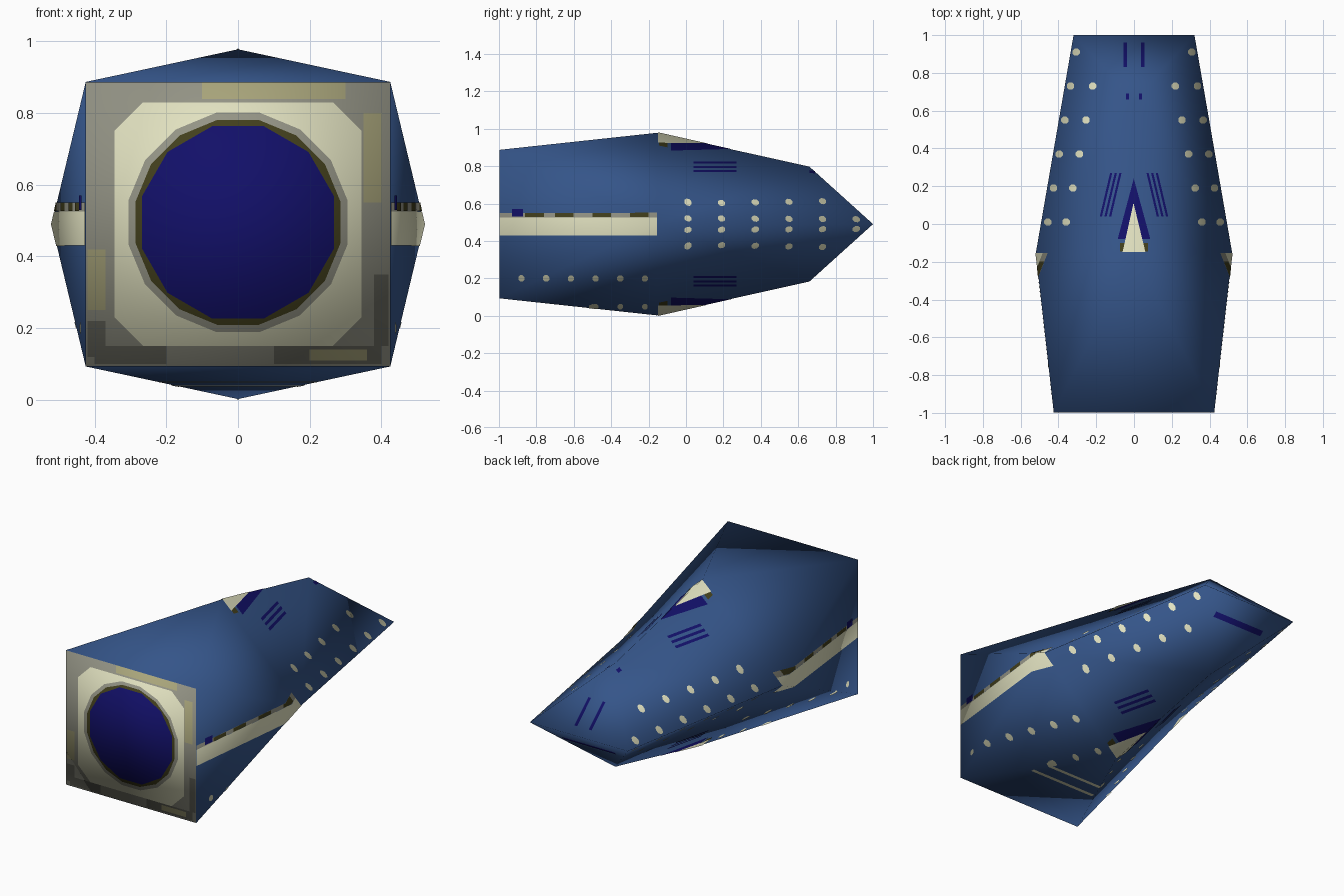
import bpy, bmesh, math
from mathutils import Vector

if "Cube" in bpy.data.objects:
    bpy.data.objects.remove(bpy.data.objects["Cube"], do_unlink=True)

MID = 0.49  # height of the hull's mirror plane


def material(name, *rgb):
    m = bpy.data.materials.new(name)
    m.use_nodes = True
    m.diffuse_color = (*rgb, 1)
    bsdf = next(n for n in m.node_tree.nodes if n.type == 'BSDF_PRINCIPLED')
    bsdf.inputs["Base Color"].default_value = (*rgb, 1)
    bsdf.inputs["Roughness"].default_value = 0.8
    return m


BLUE = material("hull blue", 0.035, 0.09, 0.25)
NAVY = material("navy", 0.006, 0.005, 0.14)
CREAM = material("cream", 0.76, 0.76, 0.53)
GREY = material("warm grey", 0.30, 0.30, 0.24)
DARK = material("dark grey", 0.15, 0.15, 0.12)
TAN = material("tan", 0.40, 0.38, 0.20)
OLIVE = material("olive", 0.055, 0.05, 0.012)


def add_object(name, bm, mat):
    mesh = bpy.data.meshes.new(name)
    bm.to_mesh(mesh)
    mesh.materials.append(mat)
    mesh.polygons.foreach_set("use_smooth", [True] * len(mesh.polygons))
    ob = bpy.data.objects.new(name, mesh)
    bpy.context.scene.collection.objects.link(ob)
    return ob


# Hull: square stern, diamond middle, wedge nose
hull_bm = bmesh.new()


def vert(x, y, h):
    return hull_bm.verts.new((x, y, MID + h))


SIDES = (1, -1)
corner = {(s, t): vert(s * 0.425, -0.997, t * 0.397) for s in SIDES for t in SIDES}
ridge = {t: vert(0, -0.155, t * 0.488) for t in SIDES}
flank = {s: vert(s * 0.52, -0.155, 0) for s in SIDES}
shoulder = {t: vert(0, 0.66, t * 0.307) for t in SIDES}
nose = {s: vert(s * 0.32, 1, 0) for s in SIDES}

face = hull_bm.faces.new
face([corner[k] for k in ((1, 1), (1, -1), (-1, -1), (-1, 1))])
for s in SIDES:
    face((corner[1, s], corner[-1, s], ridge[s]))
    face((corner[s, 1], corner[s, -1], flank[s]))
    face((shoulder[s], nose[1], nose[-1]))
    for t in SIDES:
        face((corner[s, t], ridge[t], flank[s]))
        face((ridge[t], flank[s], shoulder[t]))
        face((flank[s], nose[s], shoulder[t]))
bmesh.ops.recalc_face_normals(hull_bm, faces=hull_bm.faces)
hull = add_object("hull", hull_bm, BLUE)


def paint(name, mat, polys, axis, signs=(1,), lift=0.002):
    """Thin plates: the hull skin trimmed to convex outlines seen along an axis."""
    a, b = [i for i in range(3) if i != axis]
    out = bmesh.new()
    for sign in signs:
        for poly in polys:
            bm = hull_bm.copy()
            edges = list(zip(poly, poly[1:] + poly[:1]))
            turn = 1 if sum(p[0] * q[1] - q[0] * p[1] for p, q in edges) > 0 else -1
            for p, q in edges:
                point, normal = Vector(), Vector()
                point[a], point[b] = p
                normal[a], normal[b] = turn * (q[1] - p[1]), turn * (p[0] - q[0])
                bmesh.ops.bisect_plane(bm, geom=bm.verts[:] + bm.edges[:] + bm.faces[:],
                                       plane_co=point, plane_no=normal.normalized(),
                                       clear_outer=True)
            bm.normal_update()
            away = [f for f in bm.faces if f.normal[axis] * sign < 0.05]
            bmesh.ops.delete(bm, geom=away, context='FACES')
            bm.normal_update()
            for v in bm.verts:
                v.co += v.normal * lift
            part = bpy.data.meshes.new("part")
            bm.to_mesh(part)
            bm.free()
            out.from_mesh(part)
            bpy.data.meshes.remove(part)
    ob = add_object(name, out, mat)
    out.free()
    # Shade the plates like the skin beneath them
    mod = ob.modifiers.new("hull shading", 'DATA_TRANSFER')
    mod.object = hull
    mod.use_loop_data = True
    mod.data_types_loops = {'CUSTOM_NORMAL'}
    mod.loop_mapping = 'POLYINTERP_NEAREST'


def rect(u0, u1, v0, v1):
    return [(u0, v0), (u1, v0), (u1, v1), (u0, v1)]


def disc(u, v, r, n):
    return [(u + r * math.cos((i + 0.5) * math.tau / n),
             v + r * math.sin((i + 0.5) * math.tau / n)) for i in range(n)]


def chamfered(w, h, c):
    return [(x, MID + z) for x, z in ((w, c - h), (w, h - c), (w - c, h), (c - w, h),
                                      (-w, h - c), (-w, c - h), (c - w, -h), (w - c, -h))]


def mirror_x(polys):
    return polys + [[(-u, v) for u, v in p] for p in polys]


def mirror_z(polys):
    return polys + [[(u, 2 * MID - v) for u, v in p] for p in polys]


# Stern plate with worn border and engine port
STERN = (-1,)
paint("stern_border", GREY, [rect(-0.424, 0.424, 0.094, 0.886)], 1, STERN, 0.0004)
paint("stern_tan_patches", TAN,
      [rect(-0.1, 0.3, 0.84, 0.885), rect(0.35, 0.4, 0.55, 0.8),
       rect(-0.42, -0.37, 0.25, 0.42), rect(0.2, 0.36, 0.11, 0.14)], 1, STERN, 0.0008)
paint("stern_dark_patches", DARK,
      [rect(-0.4, -0.2, 0.1, 0.15), rect(0.1, 0.4, 0.1, 0.15),
       rect(-0.42, -0.37, 0.12, 0.22), rect(0.38, 0.42, 0.15, 0.35)], 1, STERN, 0.0006)
paint("stern_panel", CREAM, [chamfered(0.345, 0.34, 0.08)], 1, STERN, 0.0012)
paint("engine_rim", GREY, [disc(0, MID + 0.005, 0.312, 16)], 1, STERN, 0.0018)
paint("engine_scorch", OLIVE, [disc(0, MID + 0.005, 0.292, 16)], 1, STERN, 0.0024)
paint("engine_port", NAVY, [disc(0, MID + 0.005, 0.278, 12)], 1, STERN, 0.003)

# Side bands
paint("side_band", CREAM, [rect(-0.996, -0.155, 0.43, 0.525)], 0, SIDES)
paint("band_edge_grey", GREY, [rect(-0.996, -0.155, 0.525, 0.55)], 0, SIDES)
paint("band_edge_olive", OLIVE,
      [rect(y, y + 0.1, 0.527, 0.55) for y in (-0.86, -0.7, -0.5, -0.3)], 0, SIDES, 0.003)
paint("band_navy_chips", NAVY, [rect(-0.93, -0.87, 0.53, 0.57)], 0, SIDES, 0.004)

# Arrowheads on the ridges, above and below
paint("arrow_shadow", NAVY, [[(0, 0.24), (0.085, -0.08), (-0.085, -0.08)]], 2, SIDES)
paint("arrow_corners", OLIVE, [rect(-0.072, 0.072, -0.145, -0.1)], 2, SIDES, 0.003)
paint("arrow", CREAM, [[(0, 0.11), (0.058, -0.15), (-0.058, -0.15)]], 2, SIDES, 0.004)

# Vent slits beside the arrowheads
paint("vent_slits", NAVY,
      mirror_z([rect(0.04, 0.27, z, z + 0.011) for z in (0.766, 0.789, 0.812)]), 0, SIDES)

# Window lights on the forward hull, two rows per quarter
rows = [(0.457 - 0.167 * y, y) for y in [0.01 + 0.18 * i for i in range(6)]]
rows += [(0.36 - 0.195 * y, y) for y in [0.01 + 0.18 * i for i in range(5)]]
paint("window_lights", CREAM, mirror_x([disc(x, y, 0.021, 8) for x, y in rows]), 2, SIDES)

# Belly lights and stripes
belly = [disc(-0.88 + 0.132 * i, 0.2, 0.018, 8) for i in range(6)]
belly += [disc(-0.88 + 0.132 * i, 0.05, 0.016, 8) for i in range(3, 6)]
paint("belly_lights", CREAM, belly, 0, SIDES)
paint("belly_stripes", CREAM,
      [rect(-0.22, 0.22, -0.63, -0.605), rect(-0.2, 0.2, -0.52, -0.495)], 2, (-1,))

# Nose markings
paint("nose_slots", NAVY, mirror_x([rect(0.038, 0.056, 0.83, 0.96),
                                    rect(0.025, 0.042, 0.66, 0.69)]), 2)
paint("chin_bar", NAVY, [rect(-0.17, 0.17, 0.89, 0.915)], 2, (-1,))

hull_bm.free()
